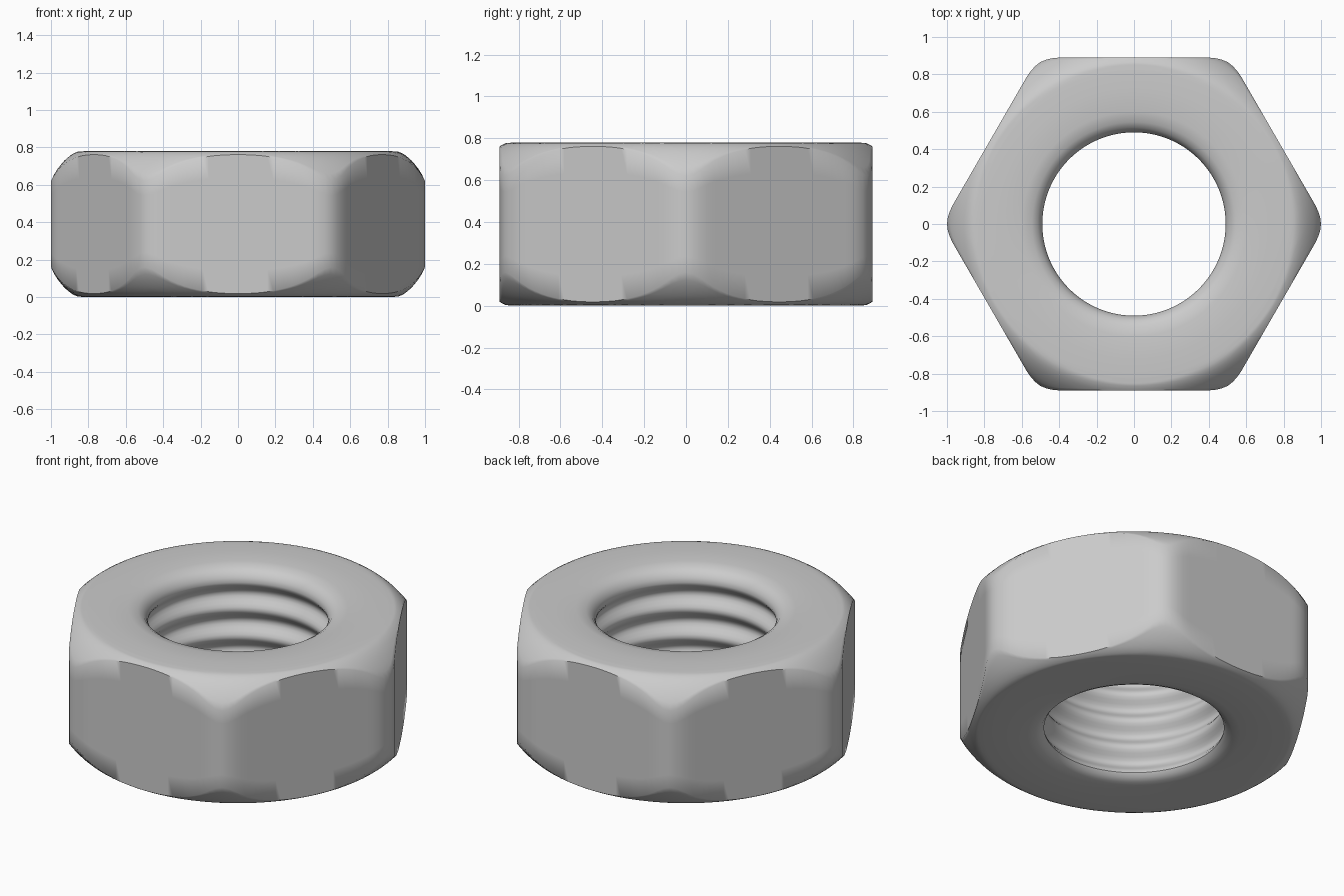
import bpy, bmesh
from math import cos, pi, radians

if "Cube" in bpy.data.objects:
    bpy.data.objects.remove(bpy.data.objects["Cube"])

SEGMENTS = 180
HEIGHT = 0.78
APOTHEM = 0.89       # centre to flat
CORNER = 1.0         # turned-down corner radius
FACE_R = 0.82        # flat bearing face radius
BORE = 0.49
PITCH = 0.165
DEPTH = 0.045

# radius -> drop below the face, for the rounded chamfer
CHAMFER = [(0.82, 0.0), (0.86, 0.003), (0.88, 0.012), (0.90, 0.025), (0.93, 0.052),
           (0.96, 0.088), (0.98, 0.118), (1.0, 0.16)]


def chamfer_drop(r):
    for (r0, d0), (r1, d1) in zip(CHAMFER, CHAMFER[1:]):
        if r <= r1:
            return d0 + (d1 - d0) * (r - r0) / (r1 - r0)
    return CHAMFER[-1][1]


def hex_radius(a):
    # hexagon with softly rounded corners
    local = (a % radians(60)) - radians(30)
    r = APOTHEM / cos(local)
    k = 0.03
    h = max(k - abs(r - CORNER), 0) / k
    return min(r, CORNER) - h * h * k / 4


def section(a):
    """Closed radial cross-section of the nut at angle a."""
    outer = hex_radius(a)
    # top chamfer, flat side, bottom chamfer
    n = 10
    edge = []
    for i in range(n + 1):
        r = FACE_R + (outer - FACE_R) * i / n
        edge.append((r, chamfer_drop(r)))
    pts = [(0.72, HEIGHT)]
    pts += [(r, HEIGHT - d) for r, d in edge]
    d = edge[-1][1]
    for i in range(1, 6):
        pts.append((outer, HEIGHT - d - (HEIGHT - 2 * d) * i / 6))
    pts += [(r, d) for r, d in reversed(edge)]
    # bottom lip of the bore
    pts += [(0.72, 0), (0.58, 0), (0.535, 0.006), (0.505, 0.02)]
    # thread grooves
    steps = 40
    for i in range(steps + 1):
        t = i / steps
        groove = DEPTH * (1 - cos(2 * pi * 4 * t)) / 2
        pts.append((BORE + groove, 0.04 + 4 * PITCH * t))
    # top lip of the bore
    pts += [(0.498, 0.725), (0.515, 0.75), (0.545, 0.769), (0.60, HEIGHT)]
    return pts


bm = bmesh.new()
columns = []
for s in range(SEGMENTS):
    a = 2 * pi * s / SEGMENTS
    columns.append([bm.verts.new((r * cos(a), r * cos(a - pi / 2), z))
                    for r, z in section(a)])
for s, col in enumerate(columns):
    nxt = columns[(s + 1) % SEGMENTS]
    for i in range(len(col)):
        j = (i + 1) % len(col)
        bm.faces.new((col[i], col[j], nxt[j], nxt[i]))
bmesh.ops.recalc_face_normals(bm, faces=bm.faces[:])

mesh = bpy.data.meshes.new("hex_nut")
bm.to_mesh(mesh)
bm.free()
nut = bpy.data.objects.new("hex_nut", mesh)
bpy.context.collection.objects.link(nut)
bpy.context.view_layer.objects.active = nut
nut.select_set(True)
bpy.ops.object.shade_smooth_by_angle(angle=radians(50))
